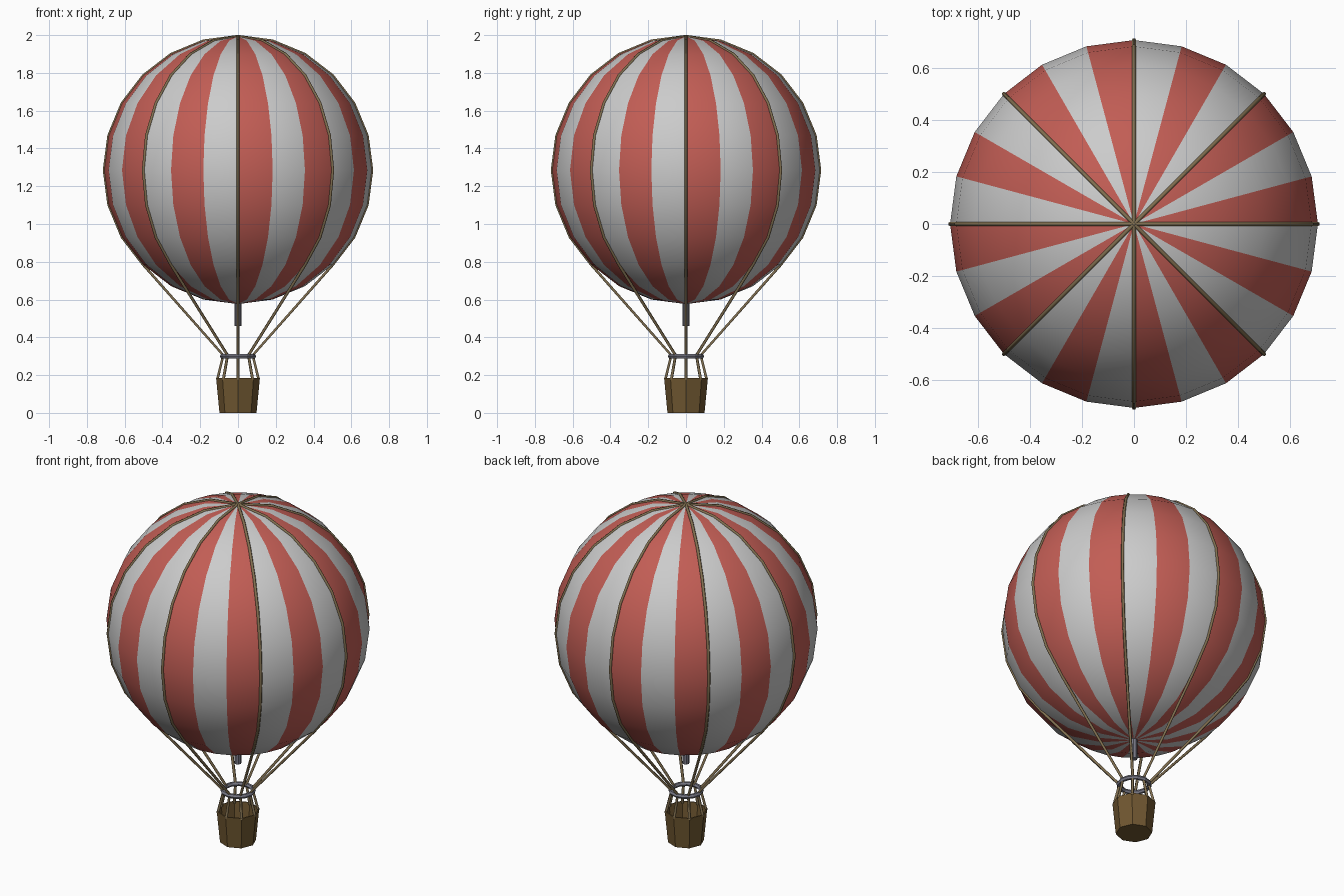
import bpy, bmesh
from math import sin, cos, pi, atan2

if "Cube" in bpy.data.objects:
    bpy.data.objects.remove(bpy.data.objects["Cube"])

CZ, R = 1.285, 0.709          # envelope centre height and radius


def material(name, rgb):
    m = bpy.data.materials.new(name)
    m.diffuse_color = (*rgb, 1)
    m.use_nodes = True
    m.node_tree.nodes["Principled BSDF"].inputs["Base Color"].default_value = m.diffuse_color
    return m


WHITE = material("pale_fabric", (0.8, 0.8, 0.8))
RED = material("red_fabric", (0.54, 0.11, 0.09))
ROPE = material("rope", (0.22, 0.16, 0.08))
METAL = material("metal", (0.2, 0.2, 0.25))
WICKER = material("wicker", (0.16, 0.095, 0.03))


def finish(name, mat):
    ob = bpy.context.object
    ob.name = name
    ob.data.materials.append(mat)
    return ob


# Striped envelope: 24 gores in alternating colours
bpy.ops.mesh.primitive_uv_sphere_add(segments=24, ring_count=12, radius=R, location=(0, 0, CZ))
envelope = finish("envelope", WHITE)
envelope.data.materials.append(RED)
for p in envelope.data.polygons:
    gore = int((atan2(p.center.y, p.center.x) % (2 * pi)) / (pi / 12))
    p.material_index = 1 if gore % 2 == 0 else 0
    p.use_smooth = True

# Ropes: over the envelope, then to the ring, then to the basket rim
profile = [(R * sin(i * pi / 12), CZ + R * cos(i * pi / 12)) for i in range(10)]
profile += [(0.078, 0.305), (0.11, 0.175)]
curve = bpy.data.curves.new("ropes", "CURVE")
curve.dimensions = "3D"
curve.bevel_depth = 0.008
curve.bevel_resolution = 1
curve.use_fill_caps = True
for k in range(8):
    a = k * pi / 4
    spline = curve.splines.new("POLY")
    spline.points.add(len(profile) - 1)
    for pt, (r, z) in zip(spline.points, profile):
        pt.co = (r * cos(a), r * sin(a), z, 1)
curve.materials.append(ROPE)
bpy.context.collection.objects.link(bpy.data.objects.new("ropes", curve))

# Load ring
bpy.ops.mesh.primitive_torus_add(major_segments=12, minor_segments=6, major_radius=0.083,
                                 minor_radius=0.013, location=(0, 0, 0.3))
finish("load_ring", METAL)

# Burner below the envelope
bpy.ops.mesh.primitive_cylinder_add(vertices=8, radius=0.018, depth=0.14, location=(0, 0, 0.53))
finish("burner", METAL)

# Open octagonal basket, flared towards the rim
bpy.ops.mesh.primitive_cone_add(vertices=8, radius1=0.098, radius2=0.116, depth=0.185,
                                location=(0, 0, 0.0925))
basket = finish("basket", WICKER)
bm = bmesh.new()
bm.from_mesh(basket.data)
bm.faces.ensure_lookup_table()
top = max(bm.faces, key=lambda f: f.calc_center_median().z)
bmesh.ops.delete(bm, geom=[top], context="FACES_ONLY")
bm.to_mesh(basket.data)
bm.free()
wall = basket.modifiers.new("wall", "SOLIDIFY")
wall.thickness = 0.006
wall.offset = -1
